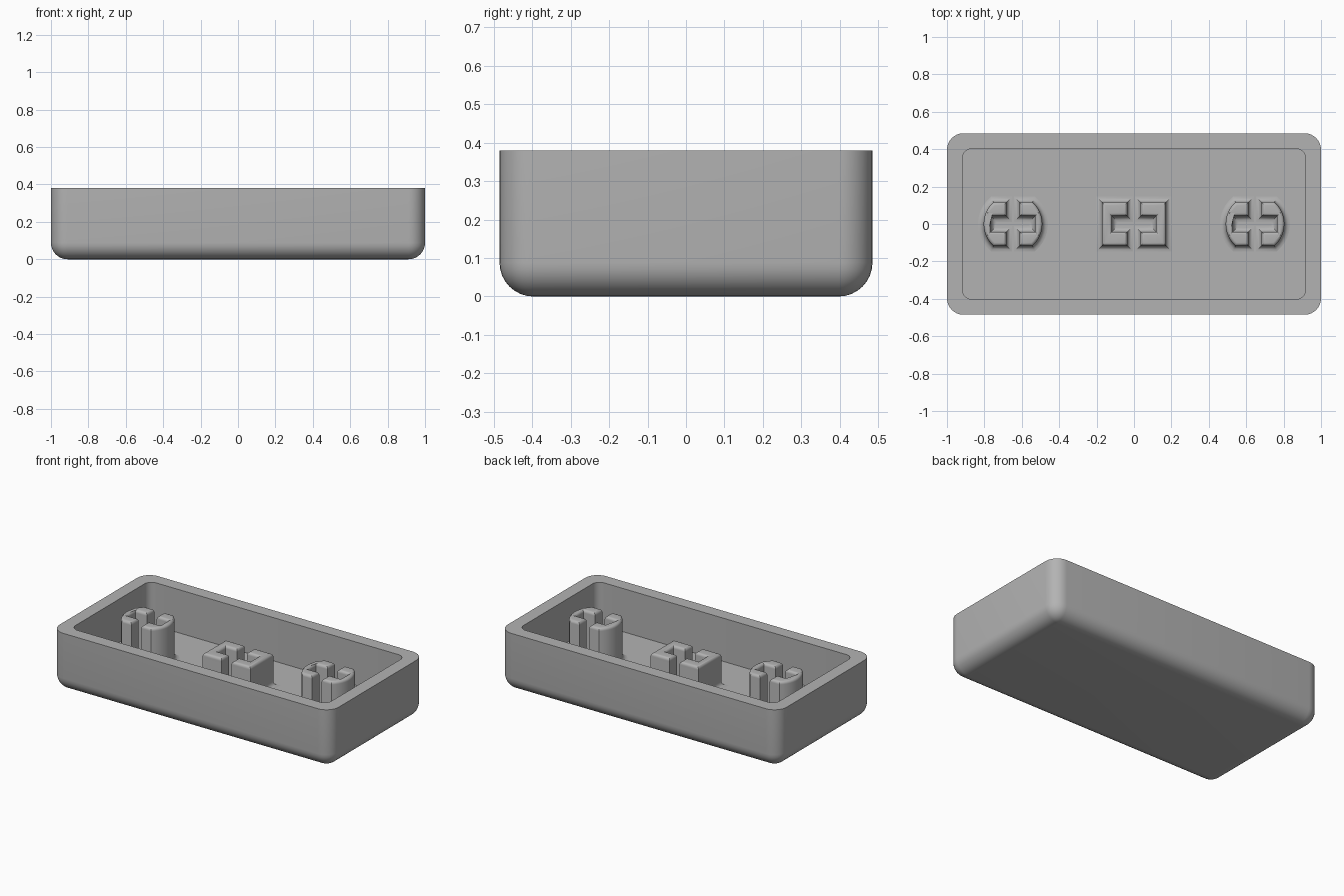
import bpy, bmesh
from math import sin, cos, pi, asin, radians
from mathutils import Vector

if "Cube" in bpy.data.objects:
    bpy.data.objects.remove(bpy.data.objects["Cube"])

FLOOR = 0.1
RIM = 0.38

grey = bpy.data.materials.new("plain_grey")
grey.use_nodes = True
grey.diffuse_color = (0.45, 0.45, 0.45, 1)
grey.node_tree.nodes["Principled BSDF"].inputs["Base Color"].default_value = (0.45, 0.45, 0.45, 1)


def loft(name, rings):
    """Skin a stack of matching closed rings and cap both ends."""
    bm = bmesh.new()
    loops = [[bm.verts.new(p) for p in ring] for ring in rings]
    n = len(loops[0])
    for a, b in zip(loops, loops[1:]):
        for i in range(n):
            j = (i + 1) % n
            bm.faces.new((a[i], a[j], b[j], b[i]))
    bm.faces.new(loops[0][::-1])
    bm.faces.new(loops[-1])
    bmesh.ops.recalc_face_normals(bm, faces=bm.faces)
    mesh = bpy.data.meshes.new(name)
    bm.to_mesh(mesh)
    bm.free()
    mesh.materials.append(grey)
    obj = bpy.data.objects.new(name, mesh)
    bpy.context.collection.objects.link(obj)
    bpy.ops.object.select_all(action="DESELECT")
    obj.select_set(True)
    bpy.context.view_layer.objects.active = obj
    bpy.ops.object.shade_smooth_by_angle(angle=radians(30))
    return obj


def rounded_rect(hx, hy, r, z, steps=8):
    pts = []
    for k, (sx, sy) in enumerate([(1, 1), (-1, 1), (-1, -1), (1, -1)]):
        for i in range(steps + 1):
            a = (k + i / steps) * pi / 2
            pts.append((sx * (hx - r) + r * cos(a), sy * (hy - r) + r * sin(a), z))
    return pts


def offset(poly, d):
    """Mitred outward offset of a counter-clockwise outline."""
    out = []
    for i, p in enumerate(poly):
        e1 = (p - poly[i - 1]).normalized()
        e2 = (poly[(i + 1) % len(poly)] - p).normalized()
        n1, n2 = Vector((e1.y, -e1.x)), Vector((e2.y, -e2.x))
        out.append(p + (n1 + n2) * d / (1 + n1.dot(n2)))
    return out


# Tray: rounded outside, flat rim, straight-walled cavity
HX, HY, R, WALL = 1.0, 0.485, 0.088, 0.083
rings = []
for i in range(9):
    a = i / 8 * pi / 2
    inset = R * (1 - sin(a))
    rings.append(rounded_rect(HX - inset, HY - inset, max(R - inset, 0.001), R * (1 - cos(a))))
rings.append(rounded_rect(HX, HY, R, RIM))
rings += [rounded_rect(HX - WALL, HY - WALL, 0.05, z) for z in (RIM, FLOOR)]
loft("tray", rings)


# Posts: pairs of facing brackets with a foot fillet and a rounded top
GAP, END, SLOT = 0.035, 0.117, 0.042


def bracket(outer, notch):
    pts = [(GAP, -END)] + outer + [(GAP, END), (GAP, SLOT), (notch, SLOT), (notch, -SLOT), (GAP, -SLOT)]
    return [Vector(p) for p in pts]


def post(name, cx, outline, top, foot=0.03, bevel=0.018, steps=5):
    quarter = [i / steps * pi / 2 for i in range(steps + 1)]
    profile = [(foot * (1 - sin(a)), FLOOR + foot * (1 - cos(a))) for a in quarter]
    profile += [(-bevel * (1 - cos(a)), top - bevel * (1 - sin(a))) for a in quarter]
    for side, sign in (("left", 1), ("right", -1)):
        loft(f"{name}_{side}_half",
             [[(cx + sign * p.x, p.y, z) for p in offset(outline, d)] for d, z in profile])


square = bracket([(0.171, -END), (0.171, END)], 0.118)
RAD = 0.157
lim = asin(END / RAD)
arc = [(RAD * cos(t), RAD * sin(t)) for t in [lim * (i / 6 - 1) for i in range(13)]]
curved = bracket(arc, 0.118)

post("center_post", 0, square, 0.31)
post("left_post", 0.647, curved, 0.37)
post("right_post", -0.647, curved, 0.37)
